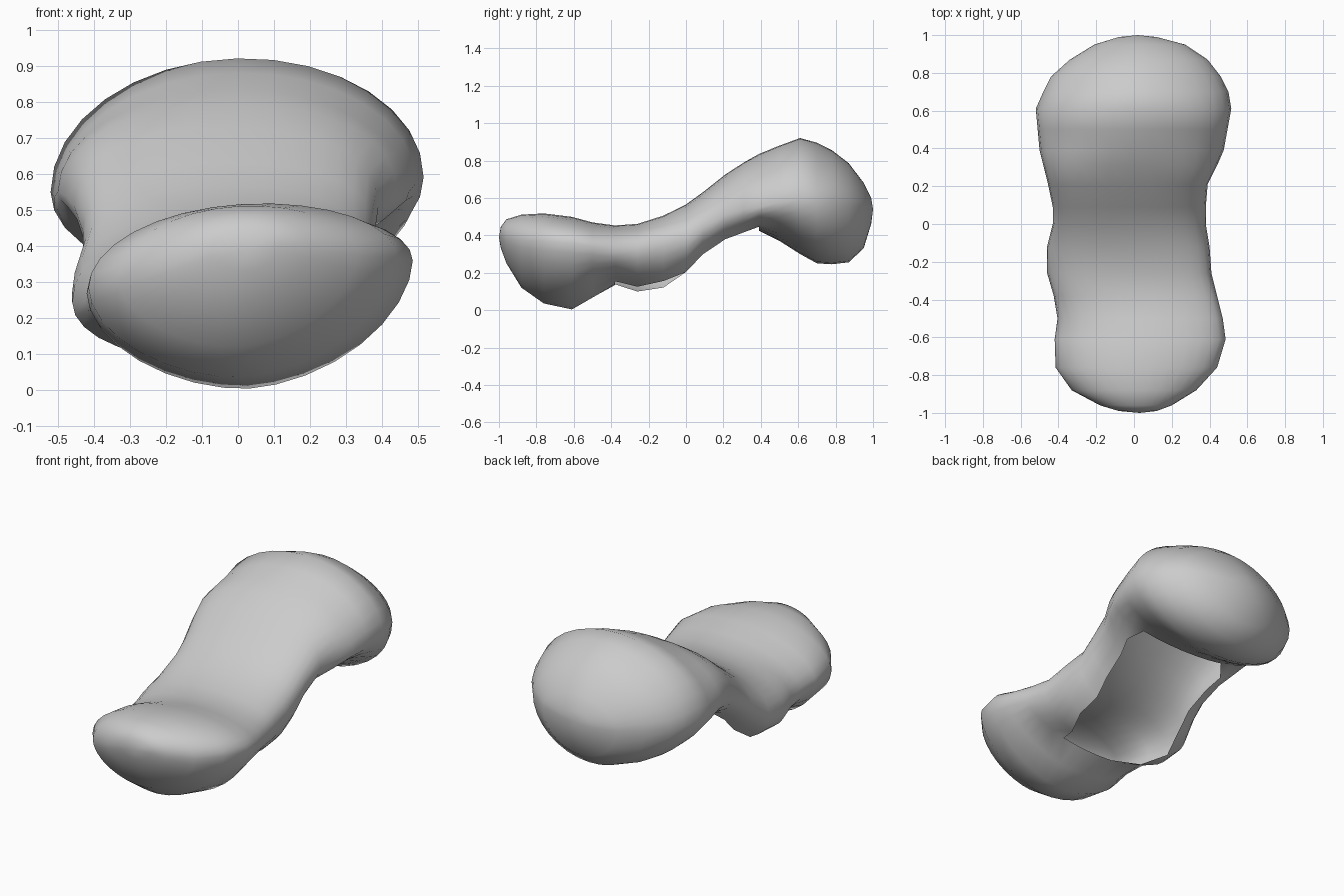
import bpy, bmesh, math

# Cross-section stations, front to back:
# y, left x, right x, side height, top z, bottom z, open underneath
STATIONS = [
    (-0.99, -0.08, 0.12, 0.39, 0.445, 0.33, False),
    (-0.96, -0.18, 0.20, 0.37, 0.485, 0.25, False),
    (-0.88, -0.33, 0.33, 0.34, 0.51, 0.12, False),
    (-0.76, -0.415, 0.44, 0.325, 0.515, 0.035, False),
    (-0.61, -0.42, 0.485, 0.31, 0.495, 0.002, False),
    (-0.50, -0.405, 0.47, 0.29, 0.465, 0.065, False),
    (-0.38, -0.425, 0.44, 0.28, 0.45, 0.135, False),
    (-0.26, -0.46, 0.41, 0.28, 0.46, 0.08, True),
    (-0.12, -0.46, 0.40, 0.31, 0.505, 0.07, True),
    (0.00, -0.43, 0.38, 0.37, 0.565, 0.135, True),
    (0.09, -0.43, 0.38, 0.44, 0.63, 0.24, True),
    (0.21, -0.455, 0.39, 0.51, 0.725, 0.325, True),
    (0.31, -0.48, 0.44, 0.54, 0.79, 0.365, True),
    (0.39, -0.50, 0.475, 0.55, 0.835, 0.425, False),
    (0.50, -0.51, 0.495, 0.555, 0.88, 0.37, False),
    (0.61, -0.52, 0.515, 0.57, 0.92, 0.30, False),
    (0.70, -0.48, 0.50, 0.56, 0.895, 0.25, False),
    (0.78, -0.44, 0.46, 0.56, 0.855, 0.245, False),
    (0.87, -0.34, 0.39, 0.55, 0.785, 0.255, False),
    (0.95, -0.21, 0.27, 0.54, 0.68, 0.33, False),
    (0.99, -0.08, 0.12, 0.54, 0.60, 0.46, False),
]
N = 32
RIM = 4  # segments that each side wall curls under before the opening


def section(bm, y, xl, xr, zm, zt, zb, is_open):
    """Ring of N points; the upper half comes first (right to left)."""
    tilt = 0.1 if y < -0.45 else 0.08 if y < -0.05 else 0.04 if y > 0.45 else 0.0
    power = 0.85 if -0.4 < y < 0.35 else 1.12 if y > 0.65 else 1.0
    low_power = 1.12 if y < -0.45 else 1.0
    rim = RIM + 1 if -0.3 < y < -0.2 else RIM
    ring = []
    for i in range(N):
        if is_open and N // 2 + rim < i < N - rim:
            ring.append(None)
            continue
        a = 2 * math.pi * i / N
        c, s = math.cos(a), math.sin(a)
        q = power if s > 0 else low_power
        c = math.copysign(abs(c) ** q, c)
        s = math.copysign(abs(s) ** q, s)
        x = (xl + xr) / 2 + (xr - xl) / 2 * c
        z = zm + s * ((zt - zm) if s >= 0 else (zm - zb))
        z += tilt * x * (1 - 0.4 * abs(s))
        ring.append(bm.verts.new((x, y, max(z, 0))))
    return ring


# Open-bottomed saddle with a closed bulb at each end
bm = bmesh.new()
rings = [section(bm, *s) for s in STATIONS]
for a, b in zip(rings, rings[1:]):
    for i in range(N):
        j = (i + 1) % N
        quad = [v for v in (a[i], a[j], b[j], b[i]) if v]
        if len(quad) >= 3:
            bm.faces.new(quad)

# Rounded end tips
for ring, tip in ((rings[0], (0.03, -1.0, 0.39)), (rings[-1], (0.02, 1.0, 0.54))):
    v = bm.verts.new(tip)
    for i in range(N):
        bm.faces.new((ring[i], ring[(i + 1) % N], v))

bmesh.ops.recalc_face_normals(bm, faces=bm.faces)
for f in bm.faces:
    f.smooth = True
mesh = bpy.data.meshes.new("padded_saddle")
bm.to_mesh(mesh)
bm.free()
body = bpy.data.objects.new("padded_saddle", mesh)
bpy.context.collection.objects.link(body)
